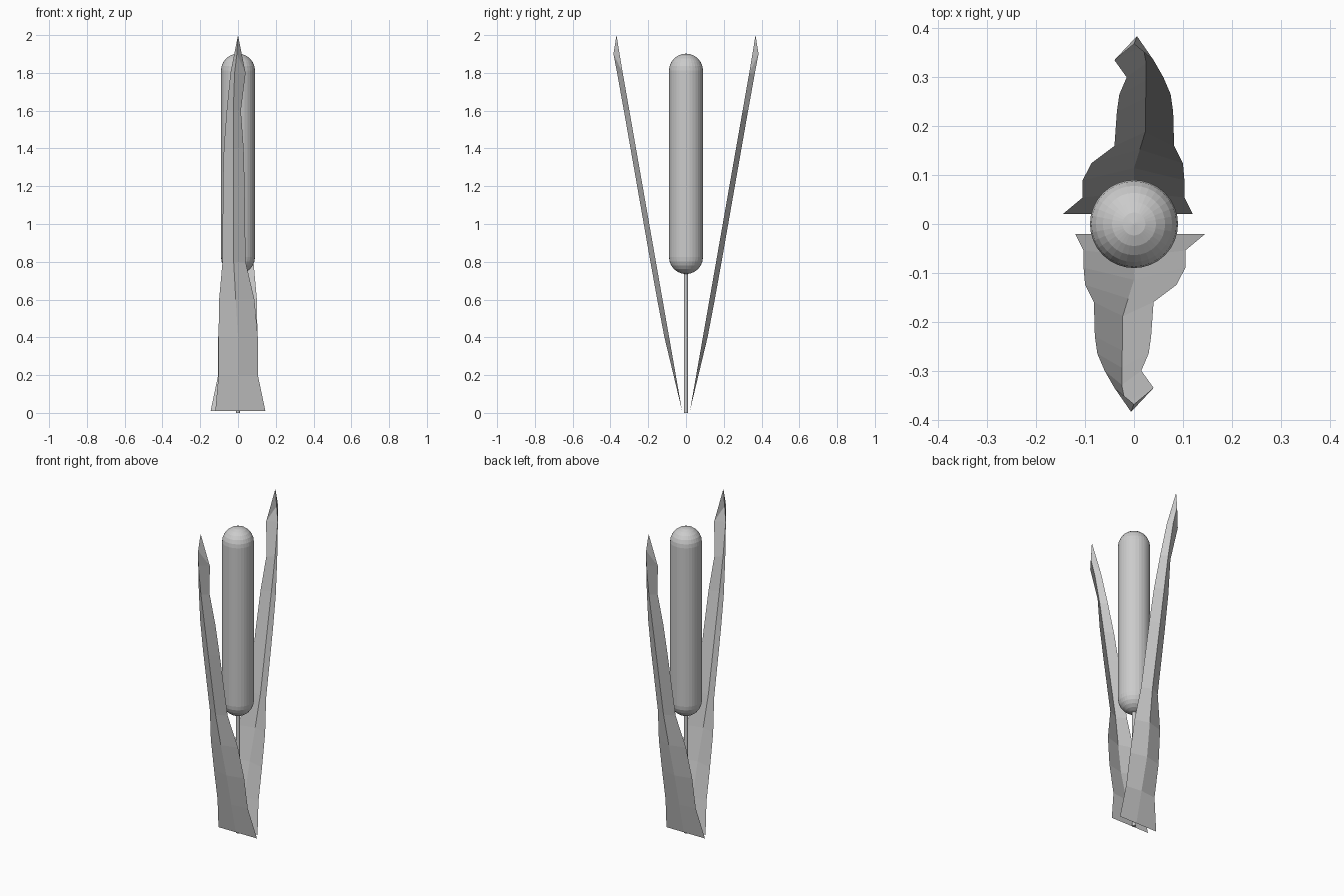
import bpy, bmesh, math
from mathutils import Matrix

if "Cube" in bpy.data.objects:
    bpy.data.objects.remove(bpy.data.objects["Cube"])


def make_object(name, bm):
    mesh = bpy.data.meshes.new(name)
    bm.to_mesh(mesh)
    bm.free()
    ob = bpy.data.objects.new(name, mesh)
    bpy.context.collection.objects.link(ob)
    return ob


def lathe(name, profile, sides):
    """Revolve (radius, z) points around z and weld the poles."""
    bm = bmesh.new()
    vs = [bm.verts.new((r, 0, z)) for r, z in profile]
    es = [bm.edges.new(p) for p in zip(vs, vs[1:])]
    bmesh.ops.spin(bm, geom=vs + es, cent=(0, 0, 0), axis=(0, 0, 1),
                   angle=math.tau, steps=sides)
    bmesh.ops.remove_doubles(bm, verts=bm.verts, dist=1e-5)
    bmesh.ops.recalc_face_normals(bm, faces=bm.faces)
    return make_object(name, bm)


# Stem: thin rod
lathe("stem", [(0, 0), (0.011, 0), (0.011, 0.78), (0, 0.78)], 12)

# Seed head: capsule
R, LOW, HIGH, RINGS = 0.09, 0.825, 1.812, 6
arc = [math.pi / 2 * i / RINGS for i in range(RINGS + 1)]
capsule = [(R * math.sin(a), LOW - R * math.cos(a)) for a in arc]
capsule += [(R * math.cos(a), HIGH + R * math.sin(a)) for a in arc]
lathe("seed_head", capsule, 32)

# Leaf rows: z, left x, crease x, right x, crease depth
ROWS = [
    (0.01, -0.12, 0.0, 0.145, 0.0),
    (0.2, -0.103, 0.0, 0.105, 0.012),
    (0.4, -0.103, 0.0, 0.105, 0.025),
    (0.6, -0.10, -0.012, 0.087, 0.028),
    (0.8, -0.082, -0.023, 0.04, 0.029),
    (1.2, -0.08, -0.024, 0.035, 0.029),
    (1.4, -0.075, -0.025, 0.03, 0.029),
    (1.6, -0.06, -0.025, 0.015, 0.029),
    (1.8, -0.04, -0.018, 0.04, 0.03),
]


def leaf(name, turn):
    bm = bmesh.new()
    grid = []
    for z, left, mid, right, depth in ROWS:
        y = -0.019 - 0.1755 * z          # leaf leans outward
        grid.append([bm.verts.new(p) for p in
                     ((left, y, z), (mid, y - depth, z), (right, y, z))])
    for a, b in zip(grid, grid[1:]):
        for i in (0, 1):
            bm.faces.new((a[i], a[i + 1], b[i + 1], b[i]))
    # Folded pointed tip
    bend = bm.verts.new((-0.006, -0.384, 1.9))
    tip = bm.verts.new((0, -0.368, 2.0))
    l, m, r = grid[-1]
    for tri in ((l, m, bend), (l, bend, tip), (m, r, bend), (bend, r, tip)):
        bm.faces.new(tri)
    bmesh.ops.transform(bm, matrix=Matrix.Rotation(turn, 4, 'Z'), verts=bm.verts)
    return make_object(name, bm)


# Two leaves, half a turn apart
leaf("front_leaf", 0)
leaf("back_leaf", math.pi)
